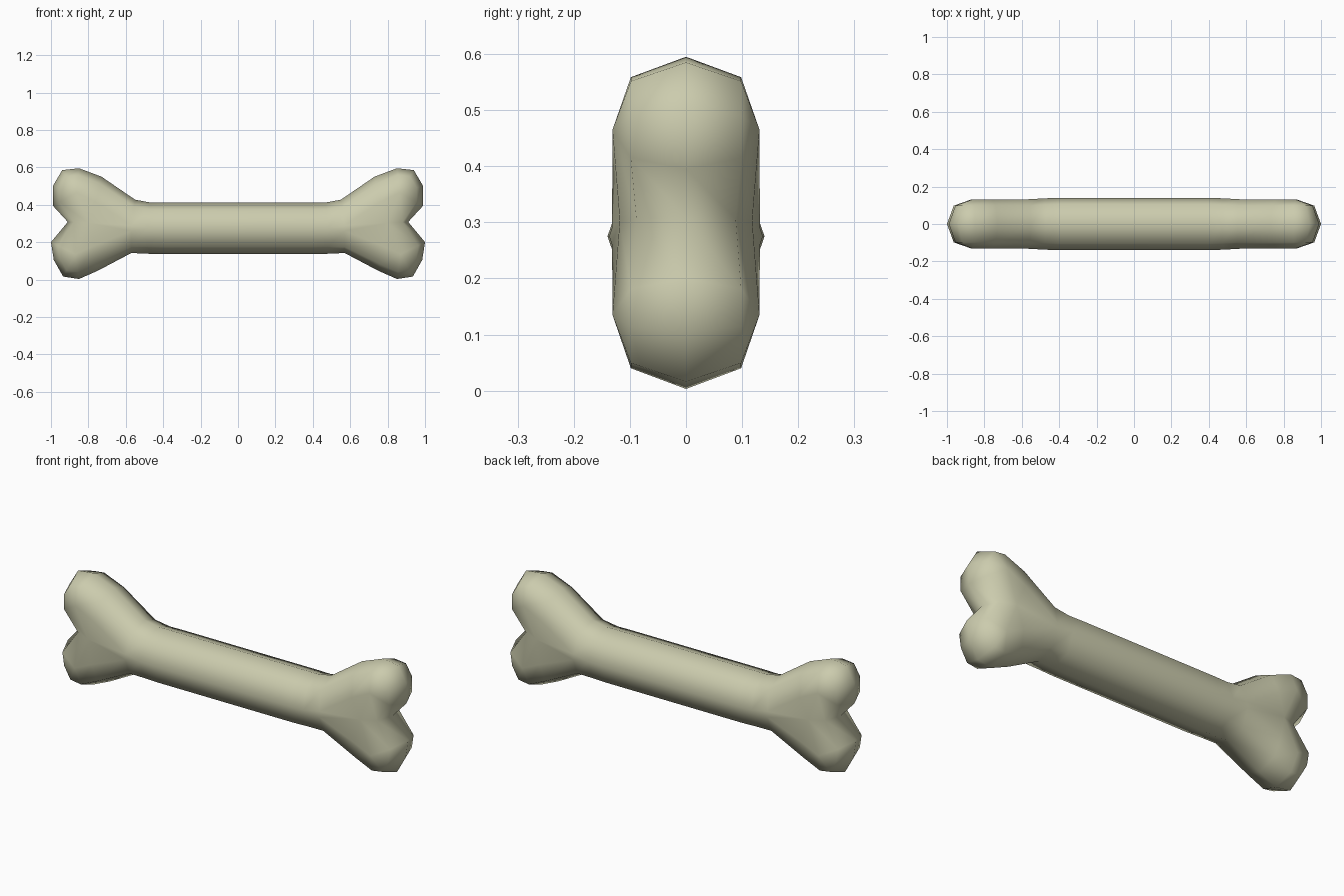
import bpy, bmesh

# Right half of the bone outline, top to bottom: (x, z) rim, (x, z) core, half depth
RIGHT = [
    ((0.40, 0.412), (0.40, 0.275), 0.14),
    ((0.47, 0.412), (0.48, 0.275), 0.137),
    ((0.55, 0.427), (0.57, 0.290), 0.132),
    ((0.73, 0.550), (0.76, 0.415), 0.131),
    ((0.85, 0.595), (0.865, 0.465), 0.131),
    ((0.94, 0.585), (0.865, 0.465), 0.131),
    ((0.99, 0.500), (0.865, 0.465), 0.131),
    ((0.99, 0.395), (0.865, 0.465), 0.131),
    ((0.91, 0.308), (0.80, 0.303), 0.118),
    ((1.00, 0.200), (0.87, 0.135), 0.131),
    ((0.985, 0.105), (0.87, 0.135), 0.131),
    ((0.935, 0.016), (0.87, 0.135), 0.131),
    ((0.85, 0.003), (0.87, 0.135), 0.131),
    ((0.75, 0.047), (0.77, 0.180), 0.131),
    ((0.57, 0.142), (0.57, 0.260), 0.132),
    ((0.48, 0.138), (0.48, 0.275), 0.137),
    ((0.40, 0.136), (0.40, 0.275), 0.14),
]


def flip(p):
    return (-p[0], p[1])


outline = RIGHT + [(flip(r), flip(c), h) for r, c, h in reversed(RIGHT)]

# Rounded skin: rings running from the back core over the rim to the front core
bm = bmesh.new()
rings = []
for inward, depth in ((0, -1), (0.72, -0.75), (1, 0), (0.72, 0.75), (0, 1)):
    rings.append([bm.verts.new((c[0] + (r[0] - c[0]) * inward, h * depth,
                                c[1] + (r[1] - c[1]) * inward))
                  for r, c, h in outline])
n = len(outline)
for a, b in zip(rings, rings[1:]):
    for i in range(n):
        j = (i + 1) % n
        bm.faces.new((a[i], a[j], b[j], b[i]))

# Weld the shaft ridge and the knob centres, then close the fork areas
bmesh.ops.remove_doubles(bm, verts=bm.verts, dist=0.001)
bmesh.ops.holes_fill(bm, edges=[e for e in bm.edges if e.is_boundary], sides=0)
bmesh.ops.triangulate(bm, faces=[f for f in bm.faces if len(f.verts) > 4])
bmesh.ops.recalc_face_normals(bm, faces=bm.faces)
for f in bm.faces:
    f.smooth = True

mesh = bpy.data.meshes.new("bone")
bm.to_mesh(mesh)
bm.free()
bone = bpy.data.objects.new("bone", mesh)
bpy.context.collection.objects.link(bone)

# Bone colour
mat = bpy.data.materials.new("bone_ivory")
mat.diffuse_color = (0.60, 0.60, 0.42, 1)
mesh.materials.append(mat)
